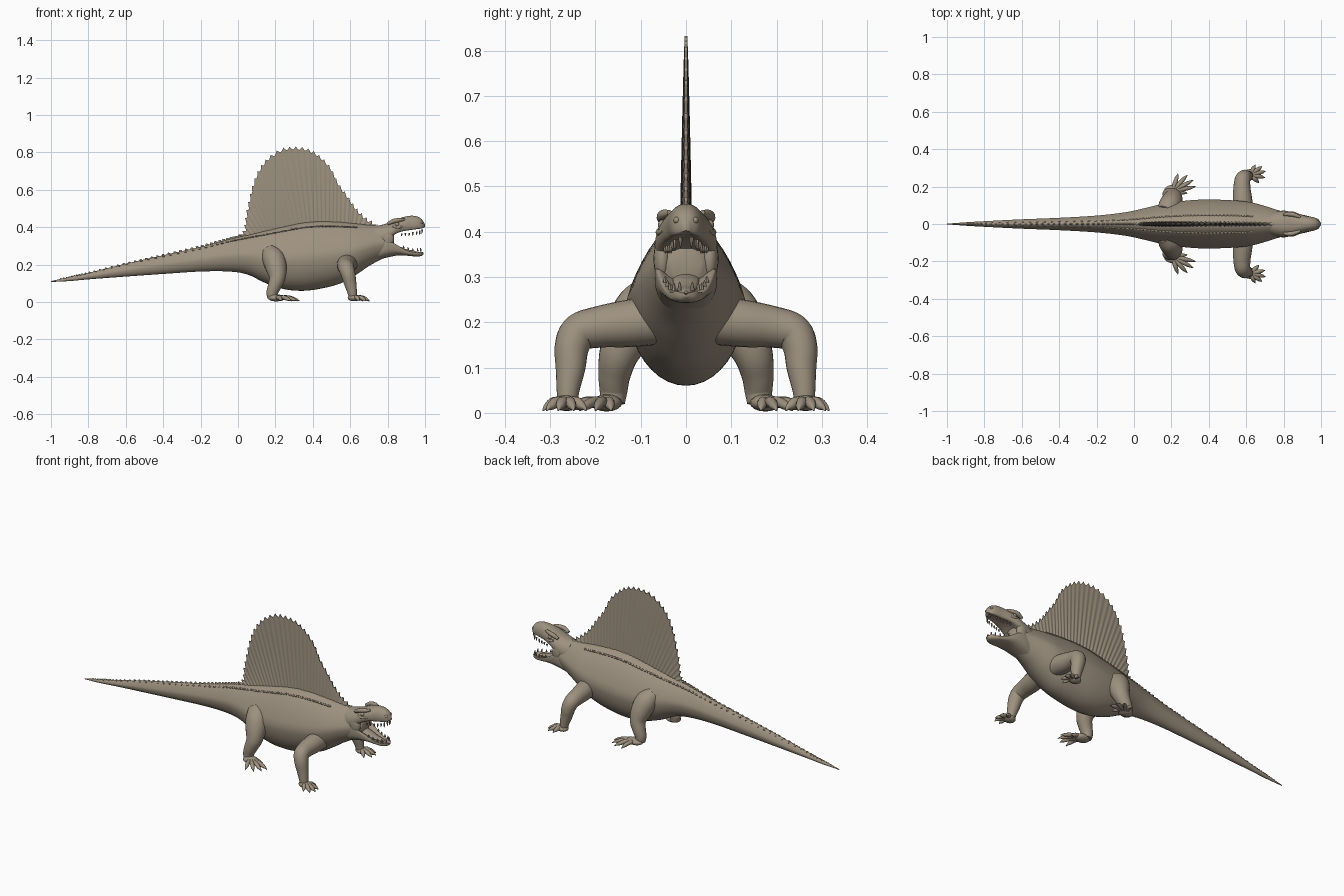
import bpy, bmesh, math
from mathutils import Vector, Matrix

if "Cube" in bpy.data.objects:
    bpy.data.objects.remove(bpy.data.objects["Cube"])

skin = bpy.data.materials.new("skin")
skin.diffuse_color = (0.34, 0.285, 0.215, 1)
skin.use_nodes = True
skin.node_tree.nodes["Principled BSDF"].inputs["Base Color"].default_value = skin.diffuse_color


def finish(name, bm, mirror=False, angle=50):
    bmesh.ops.recalc_face_normals(bm, faces=bm.faces)
    me = bpy.data.meshes.new(name)
    bm.to_mesh(me)
    bm.free()
    ob = bpy.data.objects.new(name, me)
    bpy.context.collection.objects.link(ob)
    me.materials.append(skin)
    if mirror:
        ob.modifiers.new("mirror", 'MIRROR').use_axis = (False, True, False)
    bpy.ops.object.select_all(action='DESELECT')
    ob.select_set(True)
    bpy.context.view_layer.objects.active = ob
    bpy.ops.object.shade_smooth_by_angle(angle=math.radians(angle))
    return ob


def spline(pts, u):
    """Catmull-Rom through tuples of any size, u in 0..1."""
    f = u * (len(pts) - 1)
    i = min(int(f), len(pts) - 2)
    t = f - i
    b, c = pts[i], pts[i + 1]
    a = pts[i - 1] if i else [2 * p - q for p, q in zip(b, c)]
    d = pts[i + 2] if i + 2 < len(pts) else [2 * q - p for p, q in zip(b, c)]
    return [0.5 * (2 * q + (r - p) * t + (2 * p - 5 * q + 4 * r - s) * t * t
                   + (3 * q - p - 3 * r + s) * t ** 3) for p, q, r, s in zip(a, b, c, d)]


def skin_rings(bm, rings):
    vs = [[bm.verts.new(p) for p in r] for r in rings]
    n = len(vs[0])
    for a, b in zip(vs, vs[1:]):
        for j in range(n):
            bm.faces.new((a[j], a[(j + 1) % n], b[(j + 1) % n], b[j]))
    bm.faces.new(vs[0])
    bm.faces.new(vs[-1])


def section(st, t, narrow=0.35, p=1.0, top=0.0, bot=0.0):
    """Point at angle t (0 = top) on a cross-section (x, top z, bottom z, half width)."""
    x, zt, zb, w = st
    c, s = math.cos(t), math.sin(t)
    h = (zt - zb) / 2
    z = (zt + zb) / 2 + h * math.copysign(abs(c) ** p, c)
    z += h * (bot * max(0, -c) ** 3 - top * max(0, c) ** 3)
    y = w * math.copysign(abs(s) ** p, s) * (1 - narrow * max(0, c))
    return Vector((x, y, z))


def loft(name, sts, n=40, sub=5, **kw):
    bm = bmesh.new()
    m = (len(sts) - 1) * sub
    skin_rings(bm, [[section(spline(sts, i / m), 2 * math.pi * j / n, **kw) for j in range(n)]
                    for i in range(m + 1)])
    return finish(name, bm)


def tube(bm, pts, n=16, sub=5):
    """Round limb through (x, y, z, radius) points."""
    m = (len(pts) - 1) * sub
    P = [spline(pts, i / m) for i in range(m + 1)]
    C = [Vector(p[:3]) for p in P]
    rings, side = [], None
    for i in range(m + 1):
        d = (C[min(i + 1, m)] - C[max(i - 1, 0)]).normalized()
        side = d.orthogonal() if side is None else side - d * side.dot(d)
        side.normalize()
        up = d.cross(side)
        rings.append([C[i] + P[i][3] * (side * math.cos(a) + up * math.sin(a))
                      for a in (2 * math.pi * j / n for j in range(n))])
    skin_rings(bm, rings)


def blob(bm, c, s, rot=None, seg=16):
    mat = Matrix.Translation(c) @ (rot or Matrix()) @ Matrix.Diagonal((*s, 1))
    bmesh.ops.create_uvsphere(bm, u_segments=seg, v_segments=max(4, seg // 2), radius=1, matrix=mat)


# Tail, trunk and neck in one loft
BODY = [(-1, .112, .107, .002), (-.9, .134, .112, .009), (-.8, .156, .121, .015), (-.6, .205, .136, .025),
        (-.4, .25, .15, .033), (-.2, .295, .163, .045), (-.05, .335, .163, .062), (.05, .358, .147, .083),
        (.15, .382, .1, .107), (.25, .405, .068, .122), (.35, .425, .06, .13), (.45, .432, .073, .13),
        (.55, .428, .1, .125), (.63, .42, .145, .115), (.7, .412, .192, .096), (.75, .408, .22, .08),
        (.79, .41, .24, .068), (.82, .40, .26, .055), (.835, .37, .29, .035)]
loft("body", BODY)

# Skull with arched palate, open lower jaw, tongue
loft("skull", [(.73, .405, .28, .06), (.77, .413, .295, .068), (.81, .425, .32, .069), (.845, .44, .345, .065),
               (.88, .453, .358, .054), (.92, .461, .364, .043), (.955, .458, .371, .037),
               (.982, .443, .38, .027), (1, .415, .398, .006)], narrow=.2, p=.8, bot=.5)
loft("lower_jaw", [(.75, .35, .225, .066), (.785, .357, .235, .069), (.82, .35, .243, .067), (.85, .328, .248, .062),
                   (.885, .298, .249, .053), (.92, .281, .246, .045), (.955, .275, .243, .036),
                   (.98, .277, .246, .023), (.993, .268, .256, .005)], narrow=-.1, p=.8, top=1.1)
loft("tongue", [(.82, .31, .285, .03), (.86, .298, .272, .028), (.9, .282, .264, .022),
                (.94, .275, .26, .014), (.955, .269, .264, .004)], n=20, narrow=0)

# Teeth along both jaws
bm = bmesh.new()
for x, y, z, l in [(.875, .046, .366, -.014), (.895, .042, .369, -.016), (.915, .037, .37, -.018),
                   (.935, .033, .374, -.022), (.955, .03, .378, -.02), (.972, .024, .383, -.026), (.984, .012, .388, -.024),
                   (.885, .046, .288, .014), (.91, .041, .278, .015), (.935, .035, .272, .016),
                   (.96, .027, .27, .018), (.977, .014, .27, .02)]:
    tube(bm, [(x, y, z, .005), (x, y, z + l * .6, .0035), (x - .002, y, z + l, .0006)], n=6, sub=2)
finish("teeth", bm, True)

# Eyes with brow ridges and cheek muscles, nostrils
bm = bmesh.new()
blob(bm, (.85, .053, .415), (.012, .009, .011))
finish("eyes", bm, True)
bm = bmesh.new()
tube(bm, [(.80, .05, .418, .008), (.83, .053, .432, .012), (.86, .048, .438, .011), (.89, .036, .442, .006)], n=12)
tube(bm, [(.825, .058, .405, .005), (.85, .06, .398, .007), (.88, .05, .402, .005)], n=10)
finish("brow_ridges", bm, True)
bm = bmesh.new()
blob(bm, (.8, .052, .34), (.035, .02, .05))
blob(bm, (.978, .02, .425), (.012, .008, .008))
finish("cheeks_and_nostrils", bm, True)

# Sail: fan of spines with webbing and a toothed edge
EDGE = [(-.01, .345), (.035, .375), (.045, .45), (.063, .54), (.085, .63), (.12, .71), (.17, .77), (.24, .812),
        (.31, .82), (.38, .808), (.44, .77), (.495, .71), (.535, .63), (.585, .56), (.63, .495), (.68, .445), (.735, .41)]
SPINES, PER, ROWS = 34, 6, 8
bm = bmesh.new()
rings = []
for i in range(SPINES * PER + 1):
    u = i / (SPINES * PER)
    web = abs(2 * ((i / PER) % 1) - 1)
    tip, base = Vector(spline(EDGE, u)), Vector((.03 + .67 * u, .34 + .05 * min(1, 2 * u)))
    tip += (tip - base).normalized() * (.018 * web ** 1.5 - .006)
    ring = []
    for s in (1, -1):
        for r in range(ROWS + 1):
            v = r / ROWS if s > 0 else 1 - r / ROWS
            p = base.lerp(tip, v)
            th = (.003 + .011 * (1 - v) ** .8) * (.65 + .35 * web)
            ring.append((p.x, s * th, p.y))
    rings.append(ring)
skin_rings(bm, rings)
finish("sail", bm, angle=60)

# Rows of bony bumps along the flanks of the back, and a ridge on the tail
bm = bmesh.new()
for i in range(62):
    u = .06 + .66 * i / 61
    st = spline(BODY, u)
    k = .3 + .7 * min(1, st[3] / .06)
    for t in (.55, -.55):
        blob(bm, section(st, t), (.011 * k, .006 * k, .005 * k), seg=8)
finish("back_scutes", bm)
bm = bmesh.new()
for i in range(44):
    st = spline(BODY, .03 + .36 * i / 43)
    k = .35 + .65 * min(1, st[3] / .05)
    blob(bm, (st[0], 0, st[1]), (.012 * k, .006 * k, .008 * k), Matrix.Rotation(.4, 4, 'Y'), seg=8)
finish("tail_ridge", bm)


# Legs: limb, palm and clawed toes, mirrored across the body
def leg(name, limb, palm, size, tips):
    bm = bmesh.new()
    tube(bm, limb, n=24, sub=6)
    blob(bm, palm, size)
    c = Vector(palm)
    for x, y in tips:
        e = Vector((x, y, .005))
        pts = []
        for f, z, r in ((.15, .022, .013), (.5, .024, .012), (.75, .016, .01), (.88, .012, .006), (1, .005, .0015)):
            p = c.lerp(e, f)
            pts.append((p.x, p.y, z, r))
        tube(bm, pts, n=10, sub=3)
    finish(name, bm, True)


leg("front_legs",
    [(.585, -.06, .205, .054), (.58, -.13, .197, .052), (.577, -.19, .19, .046), (.58, -.235, .178, .042),
     (.59, -.252, .145, .038), (.6, -.255, .1, .033), (.61, -.26, .055, .026), (.615, -.262, .025, .022)],
    (.622, -.264, .022), (.036, .03, .018),
    [(.648, -.316), (.685, -.308), (.703, -.282), (.7, -.248), (.668, -.22)])
leg("hind_legs",
    [(.165, -.06, .27, .045), (.19, -.095, .23, .06), (.205, -.125, .18, .056), (.21, -.148, .13, .044),
     (.195, -.158, .085, .036), (.183, -.16, .05, .031), (.185, -.162, .022, .027)],
    (.205, -.175, .022), (.045, .034, .019),
    [(.235, -.268), (.285, -.262), (.318, -.235), (.33, -.2), (.285, -.165)])
